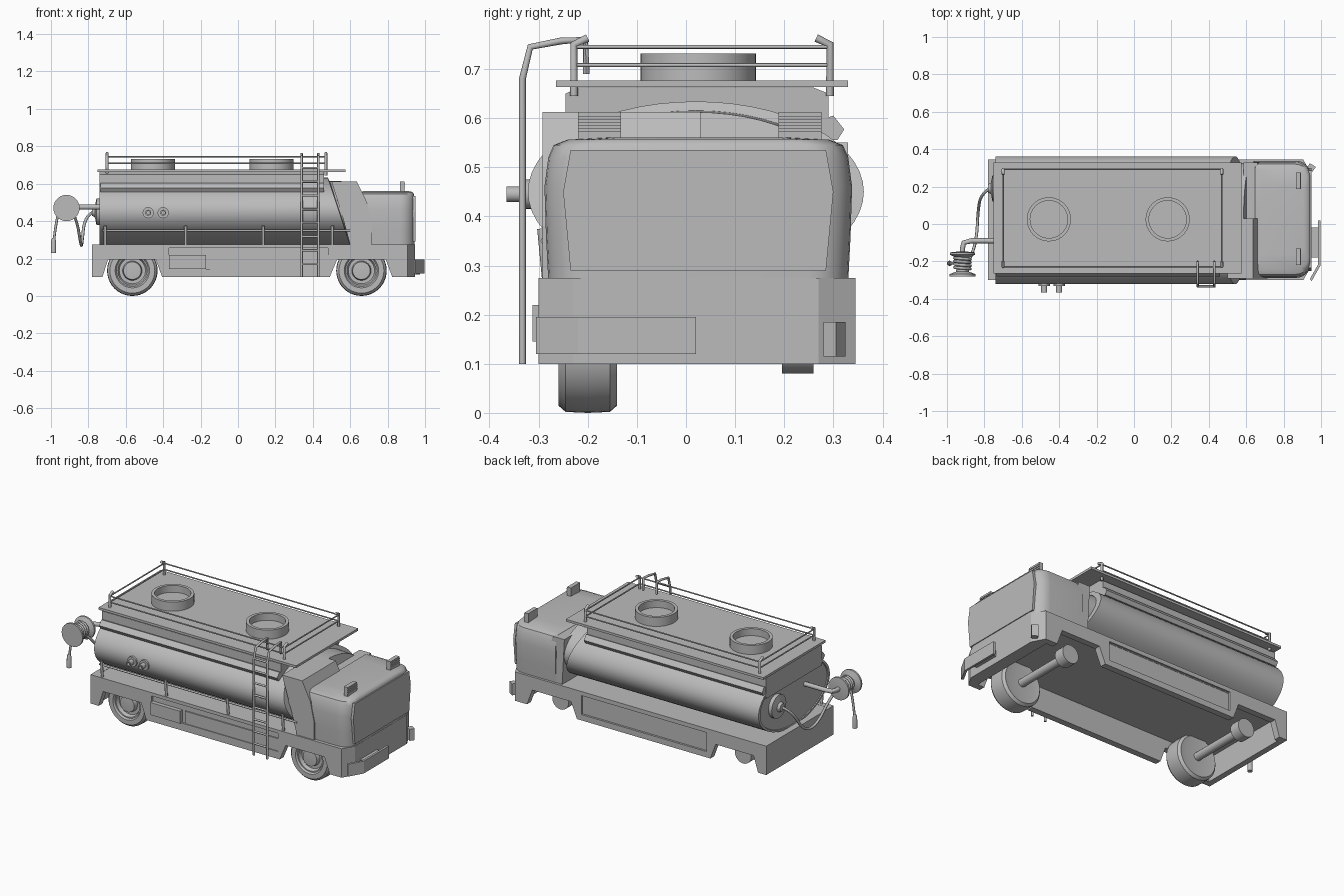
import bpy, bmesh, math
from mathutils import Vector

if "Cube" in bpy.data.objects:
    bpy.data.objects.remove(bpy.data.objects["Cube"])

paint = bpy.data.materials.new("plain grey")
paint.diffuse_color = (0.5, 0.5, 0.5, 1)
paint.use_nodes = True
paint.node_tree.nodes["Principled BSDF"].inputs["Base Color"].default_value = paint.diffuse_color
MID = 0.02  # y of the tank's centre line


def add(name, bm, smooth=0):
    bmesh.ops.recalc_face_normals(bm, faces=bm.faces[:])
    me = bpy.data.meshes.new(name)
    bm.to_mesh(me)
    bm.free()
    me.materials.append(paint)
    ob = bpy.data.objects.new(name, me)
    bpy.context.collection.objects.link(ob)
    if smooth:
        bpy.ops.object.select_all(action='DESELECT')
        ob.select_set(True)
        bpy.context.view_layer.objects.active = ob
        bpy.ops.object.shade_smooth_by_angle(angle=math.radians(smooth))
    return ob


def loft(name, rings, smooth=0, closed=False, caps=True):
    bm = bmesh.new()
    rs = [[bm.verts.new(p) for p in r] for r in rings]
    pairs = list(zip(rs, rs[1:])) + ([(rs[-1], rs[0])] if closed else [])
    for a, b in pairs:
        for i in range(len(a)):
            j = (i + 1) % len(a)
            bm.faces.new((a[i], a[j], b[j], b[i]))
    if caps and not closed:
        bm.faces.new(rs[0])
        bm.faces.new(rs[-1])
    return add(name, bm, smooth)


def side_prism(name, pts, y0, y1):   # xz profile pushed along y
    return loft(name, [[(x, y, z) for x, z in pts] for y in (y0, y1)])


def plan_prism(name, pts, z0, z1):   # xy outline pushed along z
    return loft(name, [[(x, y, z) for x, y in pts] for z in (z0, z1)])


def box(name, x0, x1, y0, y1, z0, z1):
    return side_prism(name, [(x0, z0), (x1, z0), (x1, z1), (x0, z1)], y0, y1)


def lathe(name, axis, centre, prof, n=32, closed=False):  # prof: (radius, offset along axis)
    c = Vector(centre)
    rings = []
    for r, h in prof:
        ring = []
        for i in range(n):
            t = 2 * math.pi * i / n
            u, v = r * math.cos(t), r * math.sin(t)
            ring.append(c + Vector({'x': (h, u, v), 'y': (u, h, v), 'z': (u, v, h)}[axis]))
        rings.append(ring)
    return loft(name, rings, 35, closed)


def tube(name, pts, r, spline=False):
    cu = bpy.data.curves.new(name, 'CURVE')
    cu.dimensions = '3D'
    cu.bevel_depth, cu.bevel_resolution, cu.use_fill_caps = r, 2, True
    s = cu.splines.new('NURBS' if spline else 'POLY')
    s.points.add(len(pts) - 1)
    for p, q in zip(s.points, pts):
        p.co = (*q, 1)
    if spline:
        s.use_endpoint_u, s.order_u, s.resolution_u = True, 3, 8
    tmp = bpy.data.objects.new(name + "_path", cu)
    bpy.context.collection.objects.link(tmp)
    me = bpy.data.meshes.new_from_object(tmp.evaluated_get(bpy.context.evaluated_depsgraph_get()))
    bpy.data.objects.remove(tmp)
    bm = bmesh.new()
    bm.from_mesh(me)
    return add(name, bm, 50)


def recess(ob, x0, x1, y0, y1, z0, z1):
    cutter = box(ob.name + "_cutter", x0, x1, y0, y1, z0, z1)
    m = ob.modifiers.new("recess", 'BOOLEAN')
    m.operation, m.object, m.solver = 'DIFFERENCE', cutter, 'EXACT'
    me = bpy.data.meshes.new_from_object(ob.evaluated_get(bpy.context.evaluated_depsgraph_get()))
    ob.modifiers.clear()
    ob.data = me
    bpy.data.objects.remove(cutter)


# Chassis: hollow skirt with wheel arches
skirt = [(-0.78, 0.275), (-0.78, 0.10), (-0.725, 0.10), (-0.695, 0.195), (-0.44, 0.195), (-0.405, 0.10),
         (0.49, 0.10), (0.53, 0.195), (0.79, 0.195), (0.825, 0.10), (0.90, 0.10), (0.90, 0.275)]
near = side_prism("chassis_near_side", skirt, -0.30, -0.262)
recess(near, -0.37, 0.48, -0.32, -0.288, 0.145, 0.255)
far = side_prism("chassis_far_side", skirt, 0.307, 0.345)
recess(far, -0.38, 0.46, 0.333, 0.36, 0.135, 0.25)
box("chassis_floor", -0.77, 0.90, -0.29, 0.335, 0.245, 0.274)
box("chassis_rear", -0.78, -0.745, -0.27, 0.315, 0.10, 0.275)
plan_prism("chassis_nose", [(0.87, -0.30), (0.905, -0.30), (0.945, -0.23), (0.945, 0.27),
                            (0.905, 0.345), (0.87, 0.345)], 0.10, 0.275)
box("near_tool_box", -0.37, -0.17, -0.312, -0.28, 0.145, 0.22)
box("near_long_panel", -0.15, 0.48, -0.295, -0.28, 0.145, 0.22)
plan_prism("bumper", [(0.985, 0.02), (0.985, -0.215), (0.94, -0.295), (0.95, -0.305),
                      (0.998, -0.22), (0.998, 0.02)], 0.12, 0.195)
box("bumper_bracket", 0.94, 0.99, -0.18, -0.02, 0.14, 0.175)
plan_prism("corner_lamp", [(0.925, 0.30), (0.955, 0.28), (0.972, 0.305), (0.94, 0.325)], 0.115, 0.185)

# Wheels on the near side, bare drums on the far side
for tag, x in (("rear", -0.565), ("front", 0.66)):
    lathe(tag + "_wheel", 'y', (x, -0.20, 0.135),
          [(0.02, 0.055), (0.085, 0.055), (0.12, 0.06), (0.133, 0.045), (0.135, 0), (0.133, -0.045),
           (0.12, -0.06), (0.092, -0.06), (0.085, -0.05), (0.078, -0.05), (0.07, -0.03),
           (0.052, -0.03), (0.047, -0.055), (0.02, -0.057)], 40)
    lathe(tag + "_axle", 'y', (x, 0, 0.135), [(0.024, -0.16), (0.024, 0.2)], 20)
    lathe(tag + "_drum", 'y', (x, 0, 0.135), [(0.055, 0.195), (0.055, 0.26)], 24)


# Tank with slanted front end
def tank_ring(x, s=1.0, slant=0.0):
    out = []
    for i in range(56):
        t = 2 * math.pi * i / 56
        z = 0.45 + 0.184 * s * math.sin(t)
        out.append((x + slant * (0.634 - z), MID + 0.342 * s * math.cos(t), z))
    return out


loft("tank", [tank_ring(-0.735, 0.94), tank_ring(-0.74, 0.95), tank_ring(-0.74), tank_ring(0.48, 1, 0.33),
              tank_ring(0.483, 0.9, 0.33)], 35)
loft("tank_front_collar", [tank_ring(0.48, 0.9, 0.33), tank_ring(0.58, 0.88, 0.25)], 35)

# Tank guard rail above the skirt
tube("tank_guard_rail", [(-0.725, -0.29, 0.35), (0.60, -0.29, 0.35)], 0.006)
for i, x in enumerate((-0.71, -0.28, 0.135, 0.505)):
    tube(f"guard_post_{i}", [(x, -0.285, 0.27), (x, -0.295, 0.375)], 0.008)

# Deck support, side ledges and deck
loft("deck_support", [[(x, y, z) for y, z in ((-0.245, 0.53), (-0.245, 0.65), (-0.22, 0.662), (0.26, 0.662),
                                              (0.29, 0.65), (0.29, 0.53))] for x in (-0.74, 0.46)])
for tag, s in (("near", -1), ("far", 1)):
    loft(tag + "_ledge", [[(x, MID + s * y, z) for y, z in ((0.25, 0.595), (0.28, 0.605), (0.302, 0.577),
                                                           (0.288, 0.555), (0.25, 0.56))]
                          for x in (-0.735, 0.46)])
box("deck", -0.75, 0.575, -0.265, 0.33, 0.663, 0.677)
for tag, x in (("rear", -0.455), ("front", 0.18)):
    lathe(tag + "_hatch", 'z', (x, 0.025, 0),
          [(0.118, 0.665), (0.118, 0.732), (0.1, 0.732), (0.1, 0.69), (0.01, 0.69)], 40)

# Deck railing
X0, X1, Y0, Y1 = -0.70, 0.47, -0.228, 0.293
for z in (0.708, 0.745):
    loop = [(X0, Y0, z), (X1, Y0, z), (X1, Y1, z), (X0, Y1, z), (X0, Y0, z)]
    for i in range(4):
        tube(f"railing_{z:.2f}_{i}", loop[i:i + 2], 0.004)
for x in (X0, X1):
    for y, s in ((Y0, 1), (Y1, -1)):
        tube("railing_post", [(x, y, 0.645), (x, y, 0.75), (x, y + s * 0.028, 0.763)], 0.008)

# Ladder with hooked top
for x in (0.34, 0.43):
    tube("ladder_rail", [(x, -0.333, 0.10), (x, -0.333, 0.68), (x, -0.317, 0.745), (x, -0.255, 0.757),
                         (x, -0.205, 0.760), (x, -0.203, 0.69)], 0.007)
for i in range(8):
    z = 0.17 + 0.0735 * i
    tube(f"ladder_rung_{i}", [(0.34, -0.333, z), (0.43, -0.333, z)], 0.006)

# Cab: rounded plan, lofted upward with a soft roof edge
def cab_ring(z, s):
    y0, y1 = -0.285, 0.335
    right = [(0.945 - 0.08 * (1 - math.sin(t)), y1 - 0.08 * (1 - math.cos(t)))
             for t in [math.pi / 2 * i / 6 for i in range(7)]]
    left = [(x, y0 + y1 - y) for x, y in reversed(right)]
    pts = [(0.64, y0), (0.64, y1)] + right + left
    return [(0.79 + (x - 0.79) * (1 - (1 - s) * 0.6), 0.025 + (y - 0.025) * s, z) for x, y in pts]


loft("cab", [cab_ring(0.27, 0.985), cab_ring(0.36, 1), cab_ring(0.46, 1.01), cab_ring(0.52, 0.985),
             cab_ring(0.545, 0.95), cab_ring(0.556, 0.86), cab_ring(0.561, 0.6)], 45)
loft("windscreen", [[(x, y, z) for y, z in ((-0.235, 0.29), (0.285, 0.29), (0.30, 0.45), (0.285, 0.535),
                                            (-0.235, 0.535), (-0.25, 0.45))] for x in (0.925, 0.949)])
for tag, y in (("near", -0.22), ("far", 0.188)):
    box(tag + "_roof_lamp", 0.865, 0.89, y, y + 0.088, 0.55, 0.612)
    for i in range(3):
        z = 0.573 + 0.012 * i
        box(f"{tag}_lamp_slat_{i}", 0.889, 0.894, y, y + 0.088, z, z + 0.006)

# Sloping fairing between tank and cab, taller on the near side
side_prism("near_fairing", [(0.50, 0.612), (0.635, 0.612), (0.69, 0.50), (0.715, 0.38), (0.715, 0.272),
                            (0.60, 0.272), (0.56, 0.42)], -0.292, 0.03)
side_prism("far_fairing", [(0.585, 0.55), (0.66, 0.55), (0.70, 0.45), (0.70, 0.272), (0.60, 0.272)], 0.03, 0.33)

# Side ports on the tank
for i, x in enumerate((-0.48, -0.40)):
    lathe(f"side_port_{i}", 'y', (x, 0, 0.445),
          [(0.03, -0.29), (0.03, -0.332), (0.016, -0.332), (0.016, -0.365), (0.009, -0.365), (0.009, -0.34)], 20)

# Rear hose fitting, reel, hoses and nozzle
lathe("hose_fitting", 'x', (0, 0.19, 0.45),
      [(0.07, -0.73), (0.07, -0.757), (0.045, -0.762), (0.03, -0.765), (0.022, -0.78)], 28)
tube("reel_arm", [(-0.73, -0.09, 0.475), (-0.87, -0.09, 0.475), (-0.91, -0.10, 0.472),
                  (-0.917, -0.13, 0.47), (-0.917, -0.17, 0.47)], 0.014)
lathe("hose_reel", 'y', (-0.917, -0.21, 0.47),
      [(0.03, 0.062), (0.068, 0.058), (0.068, 0.046), (0.035, 0.03), (0.028, 0), (0.035, -0.045),
       (0.07, -0.058), (0.07, -0.07), (0.03, -0.07)], 28)
tube("wound_hose", [(-0.917 + 0.042 * math.cos(t * math.pi / 6), -0.24 + 0.0014 * t,
                     0.47 + 0.042 * math.sin(t * math.pi / 6)) for t in range(44)], 0.008)
tube("feed_hose", [(-0.77, 0.19, 0.45), (-0.82, 0.16, 0.43), (-0.835, 0.06, 0.27), (-0.84, -0.06, 0.27),
                   (-0.86, -0.15, 0.40), (-0.885, -0.20, 0.45)], 0.008, True)
tube("nozzle_hose", [(-0.955, -0.21, 0.46), (-0.972, -0.21, 0.41), (-0.985, -0.21, 0.29)], 0.007, True)
lathe("nozzle", 'z', (-0.986, -0.21, 0), [(0.008, 0.31), (0.013, 0.295), (0.014, 0.23)], 14)
